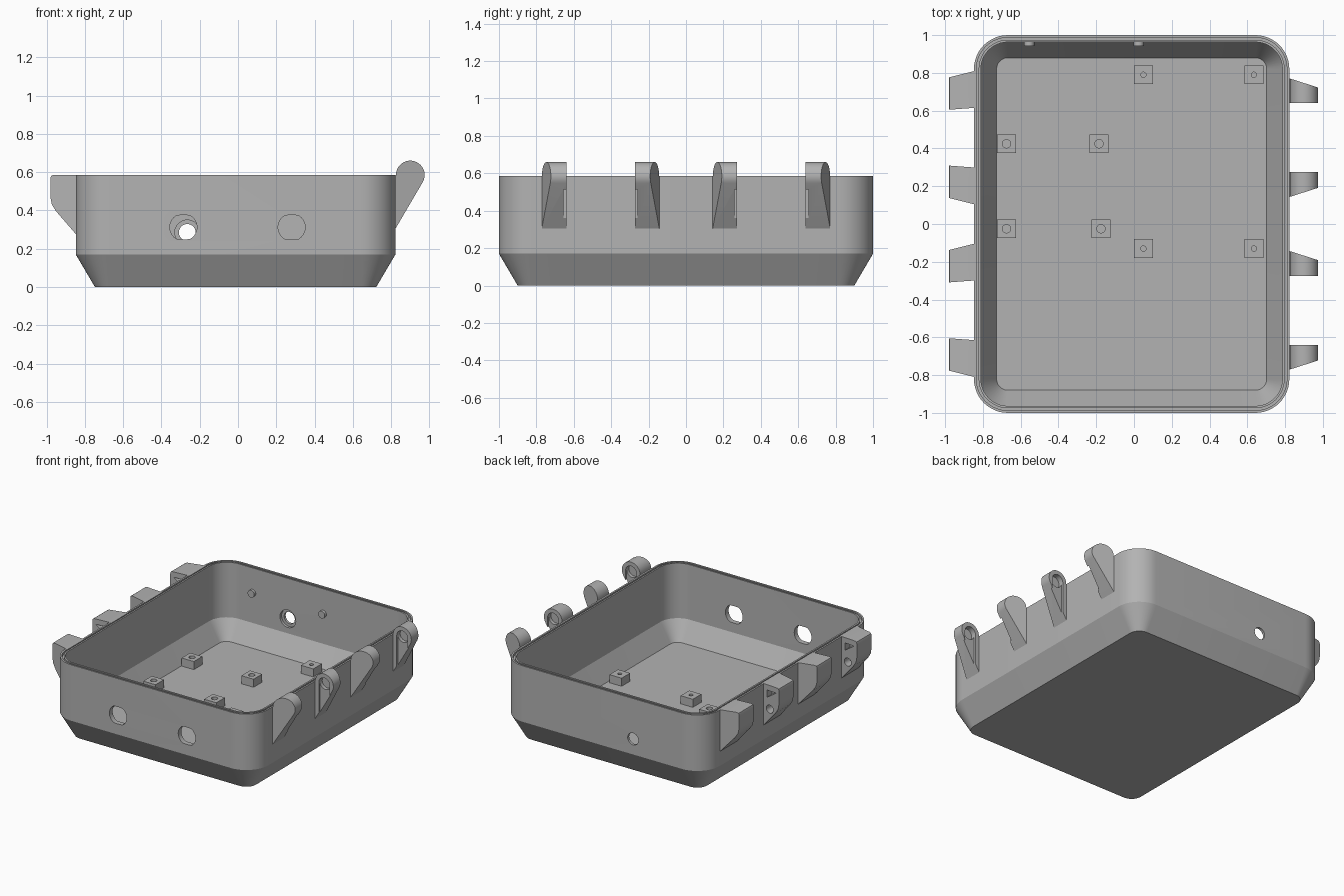
import bpy, bmesh, math

cube = bpy.data.objects.get("Cube")
if cube:
    bpy.data.objects.remove(cube, do_unlink=True)

# Single grey plastic
grey = bpy.data.materials.new("grey plastic")
grey.use_nodes = True
COLOUR = (0.45, 0.45, 0.45, 1)
grey.diffuse_color = COLOUR
grey.node_tree.nodes["Principled BSDF"].inputs["Base Color"].default_value = COLOUR


def finish(name, bm):
    bmesh.ops.recalc_face_normals(bm, faces=bm.faces)
    mesh = bpy.data.meshes.new(name)
    bm.to_mesh(mesh)
    bm.free()
    mesh.materials.append(grey)
    obj = bpy.data.objects.new(name, mesh)
    bpy.context.collection.objects.link(obj)
    return obj


def loft(name, rings):
    """Skin closed rings of equal length and cap both ends."""
    bm = bmesh.new()
    rows = [[bm.verts.new(p) for p in ring] for ring in rings]
    n = len(rows[0])
    for a, b in zip(rows, rows[1:]):
        for i in range(n):
            j = (i + 1) % n
            bm.faces.new((a[i], a[j], b[j], b[i]))
    bm.faces.new(rows[0])
    bm.faces.new(rows[-1])
    return finish(name, bm)


def prism(name, profile, near, far):
    """Extrude an x-z profile along y; near and far give y for each x."""
    return loft(name, [[(x, side(x), z) for x, z in profile] for side in (near, far)])


def arc(cx, cz, r, start=0, end=345, steps=23, flat=1):
    angles = [math.radians(start + (end - start) * i / steps) for i in range(steps + 1)]
    return [(cx + r * math.cos(a), cz + max(-flat, min(flat, r * math.sin(a)))) for a in angles]


def slab(name, profile, y0, y1):
    return prism(name, profile, lambda x: y0, lambda x: y1)


def activate(obj):
    bpy.ops.object.select_all(action="DESELECT")
    obj.select_set(True)
    bpy.context.view_layer.objects.active = obj


def cut(obj, cutter):
    cutter.hide_render = True
    mod = obj.modifiers.new("cut", "BOOLEAN")
    mod.operation = "DIFFERENCE"
    mod.solver = "EXACT"
    mod.object = cutter
    activate(obj)
    bpy.ops.object.modifier_apply(modifier="cut")
    bpy.data.objects.remove(cutter, do_unlink=True)


def smooth(obj):
    activate(obj)
    bpy.ops.object.shade_smooth_by_angle(angle=math.radians(25))


# Tray shell: concentric rounded rectangles from the base, over the rim, to the floor
def rounded_ring(inset, z):
    radius = 0.18 - inset
    ring = []
    for k, (sx, sy) in enumerate([(1, 1), (-1, 1), (-1, -1), (1, -1)]):
        for i in range(13):
            a = math.radians(90 * k + 7.5 * i)
            ring.append((-0.0125 + sx * 0.655 + radius * math.cos(a),
                         sy * 0.82 + radius * math.sin(a), z))
    return ring


TOP = 0.585
section = [(0.1, 0), (0, 0.17), (0, TOP), (0.013, TOP), (0.013, TOP - 0.02),
           (0.025, TOP - 0.02), (0.025, TOP), (0.037, TOP), (0.037, 0.177), (0.12, 0.036)]
tray = loft("tray", [rounded_ring(inset, z) for inset, z in section])

# Flat-sided holes in the front wall, stepped round hole in the back wall
for x in (-0.285, 0.28):
    cut(tray, slab("front_hole", arc(x, 0.312, 0.071, flat=0.063), -1.1, -0.9))
cut(tray, slab("back_hole", arc(-0.265, 0.285, 0.044), 0.9, 1.1))
cut(tray, slab("back_recess", arc(-0.265, 0.285, 0.065), 0.9, 0.982))
smooth(tray)

# Locating pegs inside the back wall
for x in (-0.555, 0.025):
    smooth(slab("wall_peg", arc(x, 0.4, 0.027), 0.943, 0.975))

# Standoff blocks on the floor, each with a screw hole
standoffs = [(-0.675, 0.425, 0.022), (-0.185, 0.425, 0.022),
             (-0.675, -0.025, 0.022), (-0.175, -0.025, 0.022),
             (0.05, 0.79, 0.014), (0.635, 0.79, 0.014),
             (0.05, -0.13, 0.014), (0.635, -0.13, 0.014)]
for x, y, r in standoffs:
    square = [(x + sx * 0.05, y + sy * 0.05) for sx, sy in ((-1, -1), (1, -1), (1, 1), (-1, 1))]
    block = loft("standoff", [[(px, py, z) for px, py in square] for z in (0.03, 0.096)])
    hole = arc(x, y, r)
    cut(block, loft("screw_hole", [[(px, py, z) for px, py in hole] for z in (0.05, 0.12)]))
    smooth(block)

# Paired hinge lugs on the left wall and latch catches on the right wall
lug_profile = arc(0.9, TOP, 0.075, 180, -30, 20) + [(0.82, 0.3), (0.81, 0.3), (0.81, 0.56)]
catch_profile = [(-0.83, TOP), (-0.965, TOP), (-0.976, 0.58), (-0.98, 0.568), (-0.98, 0.47),
                 (-0.972, 0.43), (-0.95, 0.395), (-0.84, 0.268), (-0.83, 0.268)]
for centre in (-0.457, 0.457):
    for s in (-1, 1):
        # Lug: flat inner face, outer face tapering towards the tip
        inner = centre + s * 0.183
        lug = prism("hinge_lug", lug_profile, lambda x: inner,
                    lambda x: inner + s * (0.132 - 0.32 * (x - 0.82)))
        # Pin socket and the channel leading down to it
        cut(lug, slab("pin_socket", arc(0.9, TOP, 0.045), inner - s * 0.02, inner + s * 0.04))
        channel = [(0.855, 0.25), (0.945, 0.25), (0.945, TOP), (0.855, TOP)]
        cut(lug, slab("pin_channel", channel, inner - s * 0.02, inner + s * 0.014))
        smooth(lug)

        # Catch: both sides lean, hollowed on the inner face
        catch = prism("latch_catch", catch_profile,
                      lambda x: centre + s * (0.158 + 0.075 * (x + 0.845)),
                      lambda x: centre + s * (0.353 + 0.25 * (x + 0.845)))
        face = centre + s * 0.148
        notch = [(-0.955, 0.545), (-0.875, 0.545), (-0.875, 0.49)]
        cut(catch, slab("catch_notch", notch, face - s * 0.03, face + s * 0.07))
        cut(catch, slab("catch_hole", arc(-0.9, 0.41, 0.03), face - s * 0.03, face + s * 0.07))
        smooth(catch)
